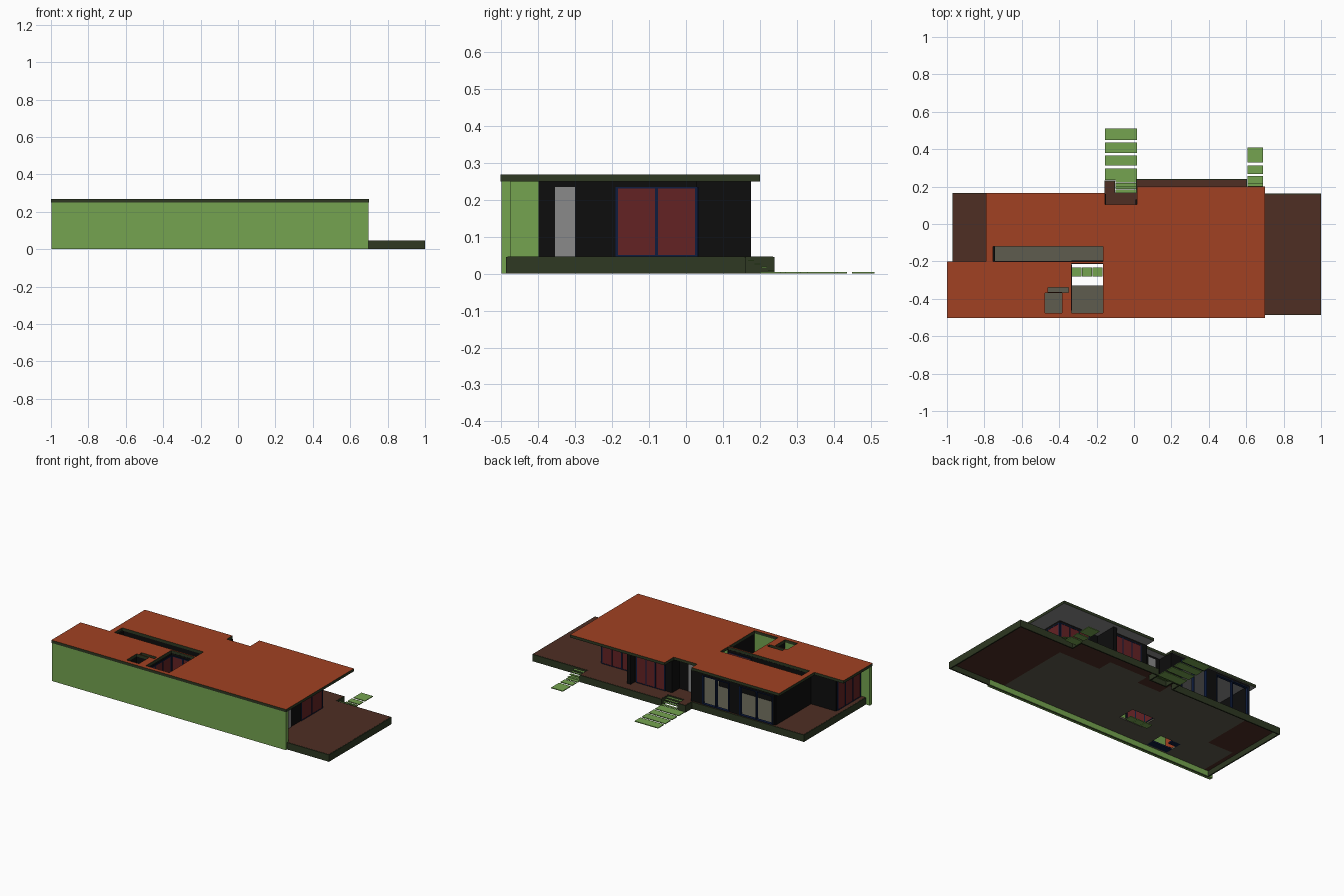
import bpy

cube = bpy.data.objects.get("Cube")
if cube:
    bpy.data.objects.remove(cube, do_unlink=True)


def material(name, *rgb):
    """Flat material from 0-255 display values, stored as linear."""
    lin = [((c / 255 + 0.055) / 1.055) ** 2.4 if c > 10 else c / 255 / 12.92 for c in rgb]
    m = bpy.data.materials.new(name)
    m.use_nodes = True
    m.diffuse_color = (*lin, 1)
    m.node_tree.nodes["Principled BSDF"].inputs["Base Color"].default_value = (*lin, 1)
    return m


ORANGE = material("roof orange", 161, 65, 34)
TRIM = material("dark green trim", 46, 56, 34)
GREEN = material("leaf green", 117, 164, 80)
BROWN = material("deck brown", 78, 46, 36)
FLOOR = material("floor olive grey", 94, 92, 78)
BLACK = material("wall black", 13, 13, 13)
MAROON = material("pane maroon", 100, 34, 36)
NAVY = material("frame navy", 14, 28, 62)
GREY = material("light grey", 138, 138, 138)


def mesh_object(name, mesh, mats):
    ob = bpy.data.objects.new(name, mesh)
    bpy.context.collection.objects.link(ob)
    mesh.materials.clear()
    for m in mats:
        mesh.materials.append(m)
    return ob


def box(name, x0, x1, y0, y1, z0, z1, mat):
    v = [(x, y, z) for z in (z0, z1) for x, y in ((x0, y0), (x1, y0), (x1, y1), (x0, y1))]
    f = [(3, 2, 1, 0), (4, 5, 6, 7)] + [(i, (i + 1) % 4, (i + 1) % 4 + 4, i + 4) for i in range(4)]
    mesh = bpy.data.meshes.new(name)
    mesh.from_pydata(v, [], f)
    return mesh_object(name, mesh, [mat])


def rect(x0, x1, y0, y1):
    return [(x0, y0), (x1, y0), (x1, y1), (x0, y1)]


def plate(name, outline, holes, z0, z1, top, side, under):
    """Flat slab with holes; top, side and underside coloured by direction."""
    cu = bpy.data.curves.new(name, "CURVE")
    cu.dimensions, cu.fill_mode, cu.extrude = "2D", "BOTH", (z1 - z0) / 2
    for loop in [outline] + holes:
        s = cu.splines.new("POLY")
        s.points.add(len(loop) - 1)
        for p, (x, y) in zip(s.points, loop):
            p.co = (x, y, 0, 1)
        s.use_cyclic_u = True
    tmp = bpy.data.objects.new(name + " outline", cu)
    bpy.context.collection.objects.link(tmp)
    bpy.context.view_layer.update()
    mesh = bpy.data.meshes.new_from_object(tmp.evaluated_get(bpy.context.evaluated_depsgraph_get()))
    bpy.data.objects.remove(tmp, do_unlink=True)
    ob = mesh_object(name, mesh, [top, side, under])
    ob.location.z = (z0 + z1) / 2
    for p in mesh.polygons:
        p.use_smooth = False
        flat = abs(p.normal.z) > 0.5
        p.material_index = 1 if not flat else (0 if p.center.z > 0 else 2)
    return ob


LOW, HIGH, HEAD = 0.045, 0.25, 0.235
T = 0.012  # wall thickness


def wall(name, axis, at, a, b, z0=LOW, z1=HIGH, mat=BLACK, t=T):
    """Wall running along an axis, centred on the other."""
    if axis == "x":
        return box(name, a, b, at - t / 2, at + t / 2, z0, z1, mat)
    return box(name, at - t / 2, at + t / 2, a, b, z0, z1, mat)


def window(name, axis, at, a, b, panes, glazed=True):
    """Framed bank of tall panes."""
    if glazed:
        wall(name + "_panes", axis, at, a, b, LOW, HEAD, MAROON, T + 0.004)
    w = 0.007
    for i in range(panes + 1):
        c = a + (b - a) * i / panes
        wall(name + "_post", axis, at, c - w / 2, c + w / 2, LOW, HEAD, NAVY, T + 0.008)
    for z in (LOW, HEAD - 0.005):
        wall(name + "_rail", axis, at, a, b, z, z + 0.005, NAVY, T + 0.008)


# Roof with its light wells
court = rect(-0.335, -0.165, -0.475, -0.21)
slot = rect(-0.755, -0.165, -0.2, -0.12)
wells = [court, slot, rect(-0.475, -0.385, -0.475, -0.37), rect(-0.46, -0.35, -0.365, -0.34)]
roof = [(-1, -0.503), (0.7, -0.503), (0.7, 0.2), (0.015, 0.2), (0.015, 0.105), (-0.155, 0.105),
        (-0.155, 0.165), (-0.79, 0.165), (-0.79, -0.2), (-1, -0.2)]
plate("roof", roof, wells, HIGH, 0.268, ORANGE, TRIM, GREY)

# Deck around the rooms, with a hollow rim below it
rooms = [(-0.935, -0.475), (0.59, -0.475), (0.59, 0.03), (0.29, 0.03), (0.29, 0.13), (0.015, 0.13),
         (0.015, 0.05), (-0.155, 0.05), (-0.155, 0.14), (-0.75, 0.14), (-0.75, -0.22), (-0.935, -0.22)]
deck = [(-0.967, -0.483), (0.996, -0.483), (0.996, 0.158), (0.6, 0.158), (0.6, 0.236),
        (0.015, 0.236), (0.015, 0.165), (-0.105, 0.165), (-0.105, 0.228), (-0.155, 0.228),
        (-0.155, 0.163), (-0.967, 0.163)]
plate("deck", deck, [rooms], 0.035, 0.046, BROWN, TRIM, BROWN)
for (xa, ya), (xb, yb) in zip(deck, deck[1:] + deck[:1]):
    r = 0.004
    box("deck_rim", min(xa, xb) - r, max(xa, xb) + r, min(ya, yb) - r, max(ya, yb) + r, 0, 0.045, TRIM)
bath = rect(-0.64, -0.49, -0.465, -0.34)
plate("room_floor", rooms, [rect(-0.335, -0.165, -0.33, -0.21), bath], 0.035, 0.046, FLOOR, FLOOR, FLOOR)

# Long front wall and its return at the terrace end
box("front_wall", -0.998, 0.697, -0.5, -0.475, 0, HIGH, GREEN)
wall("terrace_return", "y", 0.584, -0.475, -0.4, mat=GREEN)

# Terrace end wall with door and wide window
wall("terrace_wall", "y", 0.584, -0.4, 0.03)
wall("terrace_door", "y", 0.584, -0.355, -0.3, LOW, HEAD, GREY, T + 0.006)
window("terrace_window", "y", 0.584, -0.188, 0.028, 2)

# Back walls, stepping in and out
wall("back_wall_east", "x", 0.024, 0.29, 0.59)
window("back_window_east", "x", 0.024, 0.37, 0.586, 3)
wall("fin_wall", "y", 0.29, 0.02, 0.176, t=0.025)
wall("back_wall_middle", "x", 0.125, 0.01, 0.29)
window("back_window_middle", "x", 0.125, 0.06, 0.265, 3)
wall("entrance_side_east", "y", 0.015, 0.04, 0.13)
wall("entrance_wall", "x", 0.05, -0.155, 0.015)
wall("entrance_door", "x", 0.05, -0.115, -0.06, LOW, HEAD, GREY, T + 0.006)
wall("entrance_side_west", "y", -0.155, 0.04, 0.16)
for a, b in ((-0.23, -0.155), (-0.5, -0.42), (-0.75, -0.735)):
    wall("back_wall_west", "x", 0.15, a, b)
wall("back_wall_west_head", "x", 0.15, -0.75, -0.155, HEAD, HIGH)
for a, b in ((-0.42, -0.23), (-0.735, -0.5)):
    window("back_window_west", "x", 0.15, a, b, 2, glazed=False)

# West end walls
wall("west_wall", "y", -0.75, -0.22, 0.15)
wall("wing_back_wall", "x", -0.22, -0.935, -0.75)
wall("wing_end_wall", "y", -0.93, -0.475, -0.22)
window("wing_window", "y", -0.93, -0.465, -0.23, 3)

# Walls below the light wells
for y in (-0.114, -0.205):
    wall("corridor_wall", "x", y, -0.755, -0.165)
wall("court_east_wall", "y", -0.159, -0.475, -0.21)
wall("court_west_wall", "y", -0.341, -0.475, -0.21)
window("court_west_window", "y", -0.341, -0.46, -0.22, 3)
window("court_back_window", "x", -0.205, -0.33, -0.17, 2)
for x in (-0.481, -0.379):
    wall("small_court_wall", "y", x, -0.475, -0.37)
wall("small_court_back", "x", -0.367, -0.475, -0.385, t=0.005)

# Wash room with blue floor strips
wall("wash_room_west", "y", -0.645, -0.475, -0.335, mat=ORANGE)
wall("wash_room_back", "x", -0.332, -0.645, -0.485, mat=ORANGE)
box("wash_floor", -0.64, -0.49, -0.465, -0.42, 0.035, 0.045, NAVY)
box("wash_floor_step", -0.64, -0.58, -0.38, -0.34, 0.035, 0.045, NAVY)

# Garden paving at the back and in the court
for y0, y1 in ((0.45, 0.51), (0.38, 0.436), (0.312, 0.366), (0.236, 0.298)):
    box("entrance_paver", -0.155, 0.015, y0, y1, 0, 0.005, GREEN)
for y0, y1 in ((0.328, 0.41), (0.268, 0.312), (0.2, 0.256)):
    box("terrace_paver", 0.606, 0.69, y0, y1, 0, 0.005, GREEN)
for i in range(3):
    x = -0.333 + i * 0.056
    box("court_paver", x, x + 0.052, -0.28, -0.232, 0, 0.005, GREEN)

# Open steps up to the deck
for i in range(4):
    y, z = 0.168 + i * 0.018, 0.034 - i * 0.009
    box("entrance_tread", -0.1, 0.011, y, y + 0.016, z, z + 0.003, GREEN)
    box("terrace_tread", 0.606, 0.69, y, y + 0.016, z, z + 0.003, GREEN)
